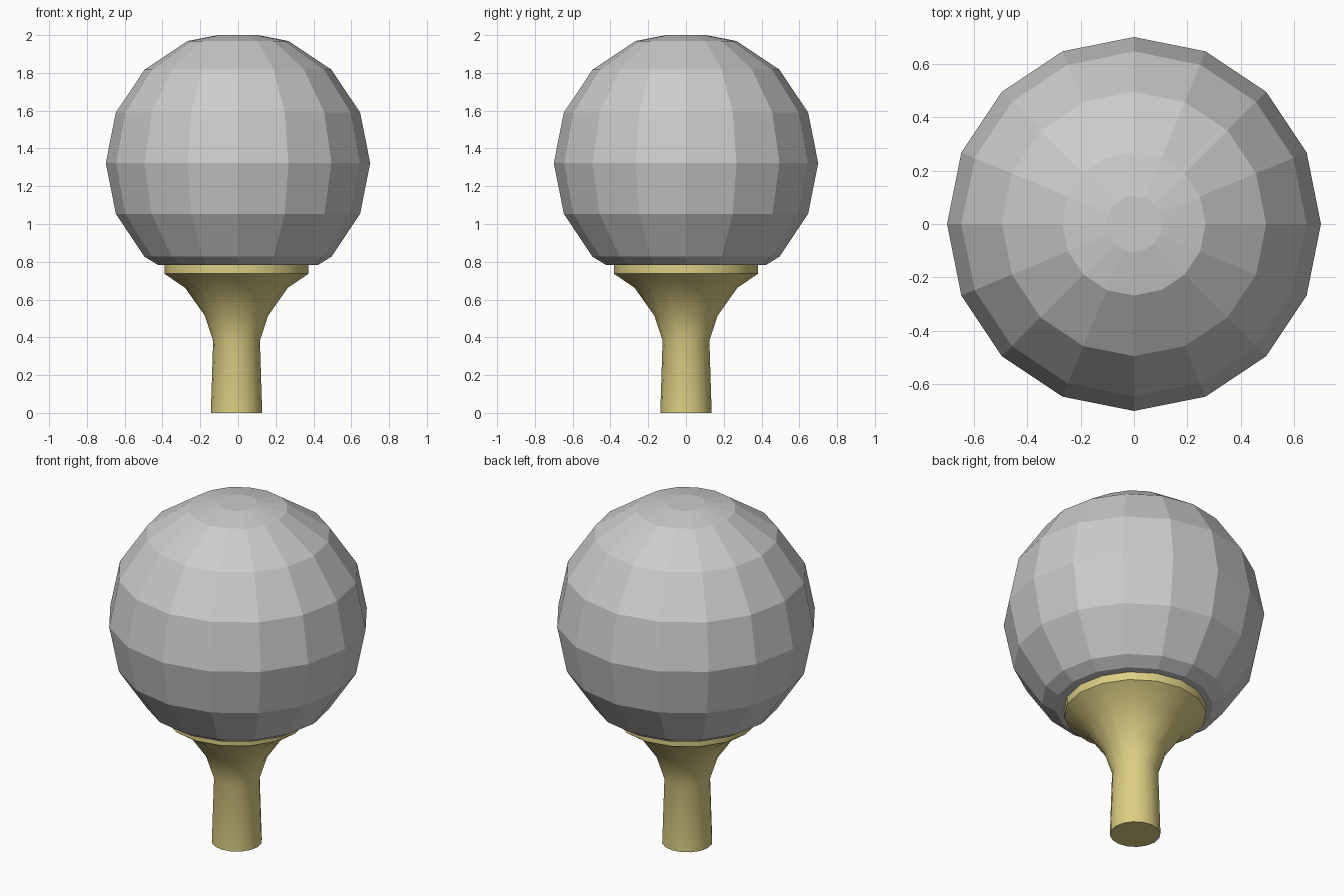
import bpy, bmesh
from math import cos, sin, pi, radians

if "Cube" in bpy.data.objects:
    bpy.data.objects.remove(bpy.data.objects["Cube"])


def lathe(name, profile, sides, x=0.0):
    """Solid of revolution from (radius, z) points, capped at both ends."""
    bm = bmesh.new()
    rings = [[bm.verts.new((x + r * cos(2 * pi * i / sides),
                            r * sin(2 * pi * i / sides), z))
              for i in range(sides)] for r, z in profile]
    for a, b in zip(rings, rings[1:]):
        for i in range(sides):
            j = (i + 1) % sides
            bm.faces.new((a[i], a[j], b[j], b[i]))
    bm.faces.new(rings[0][::-1])
    bm.faces.new(rings[-1])
    mesh = bpy.data.meshes.new(name)
    bm.to_mesh(mesh)
    bm.free()
    obj = bpy.data.objects.new(name, mesh)
    bpy.context.collection.objects.link(obj)
    return obj


# ball: faceted sphere with flattened top and bottom
R, CZ = 0.70, 1.322
arc = [(R * cos(k * pi / 8), CZ + R * sin(k * pi / 8)) for k in range(-2, 4)]
lathe("ball", [(0.425, 0.784)] + arc + [(0.105, 2.0)], 16)

# tee: smooth flared stand with a sharp rim
tee = lathe("tee", [(0.136, 0), (0.124, 0.382), (0.167, 0.514),
                    (0.272, 0.662), (0.382, 0.737), (0.382, 0.784)], 16, x=-0.008)
gold = bpy.data.materials.new("gold")
gold.diffuse_color = (0.72, 0.62, 0.23, 1)
gold.use_nodes = True
gold.node_tree.nodes["Principled BSDF"].inputs["Base Color"].default_value = gold.diffuse_color
tee.data.materials.append(gold)
bpy.context.view_layer.objects.active = tee
tee.select_set(True)
bpy.ops.object.shade_smooth_by_angle(angle=radians(40))
